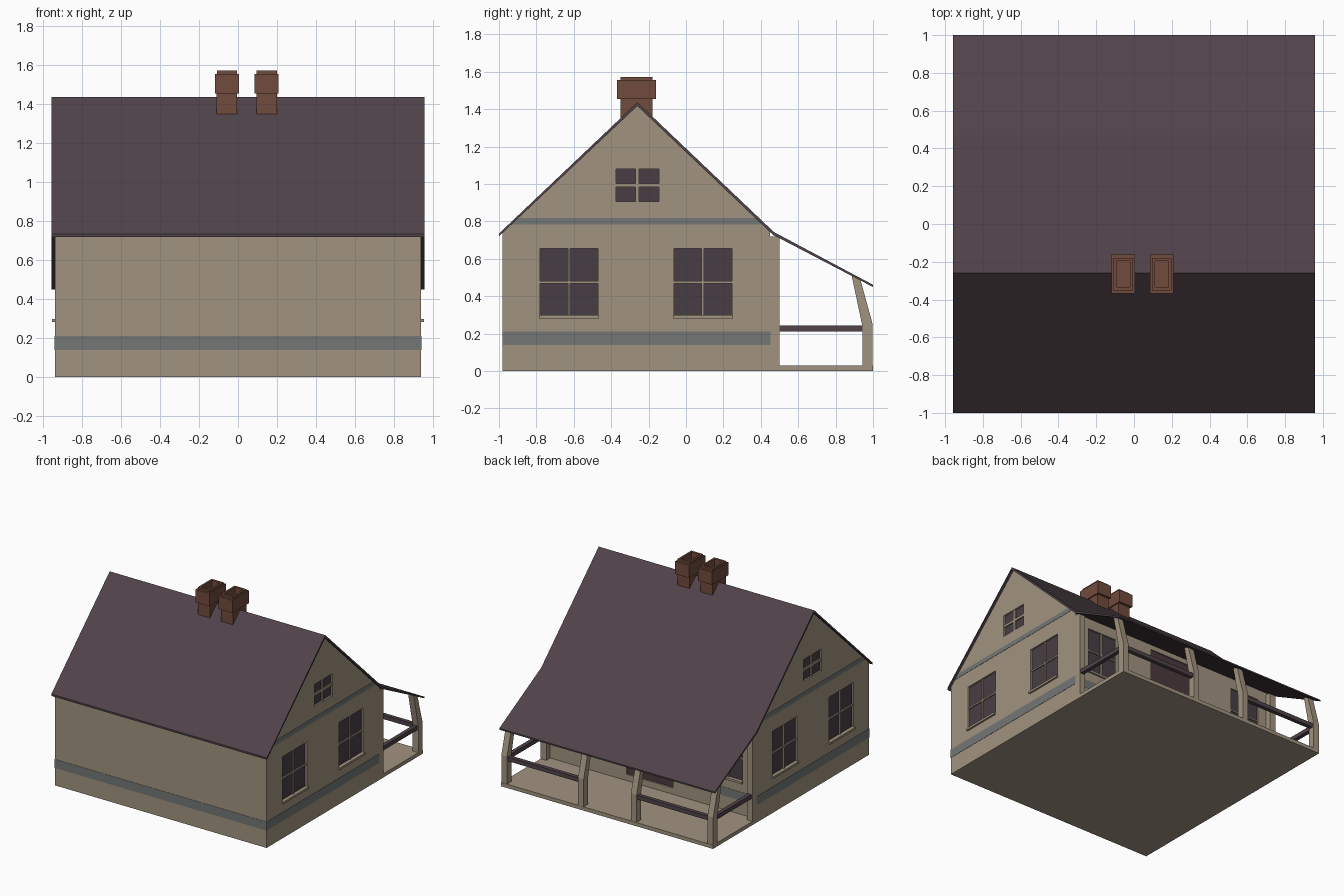
import bpy, bmesh

if "Cube" in bpy.data.objects:
    bpy.data.objects.remove(bpy.data.objects["Cube"])


def mat(name, hexcode):
    m = bpy.data.materials.new(name)
    rgb = [int(hexcode[i:i + 2], 16) / 255 for i in (0, 2, 4)]
    m.diffuse_color = [c ** 2.2 for c in rgb] + [1]
    m.use_nodes = True
    m.node_tree.nodes["Principled BSDF"].inputs["Base Color"].default_value = m.diffuse_color
    return m


PLASTER = mat("plaster", "A0927F")
ROOF = mat("roof_slate", "51454B")
GLASS = mat("dark_glass", "4A4047")
BAND = mat("band_grey", "747676")
BRICK = mat("brick", "704C3E")
DOOR = mat("door_wood", "4C3C40")


def finish(name, bm, material):
    bmesh.ops.recalc_face_normals(bm, faces=bm.faces)
    me = bpy.data.meshes.new(name)
    bm.to_mesh(me)
    bm.free()
    ob = bpy.data.objects.new(name, me)
    bpy.context.collection.objects.link(ob)
    if material:
        me.materials.append(material)
    return ob


def boxes(name, items, material):
    """One object from boxes given as (x0, x1, y0, y1, z0, z1)."""
    bm = bmesh.new()
    for x0, x1, y0, y1, z0, z1 in items:
        vs = bmesh.ops.create_cube(bm, size=1)["verts"]
        for v in vs:
            v.co = (x1 if v.co.x > 0 else x0,
                    y1 if v.co.y > 0 else y0,
                    z1 if v.co.z > 0 else z0)
    return finish(name, bm, material)


def prism(name, profile, x0, x1, material):
    """Extrude a (y, z) outline along x."""
    bm = bmesh.new()
    f = bm.faces.new([bm.verts.new((x0, y, z)) for y, z in profile])
    ext = bmesh.ops.extrude_face_region(bm, geom=[f])["geom"]
    for v in ext:
        if isinstance(v, bmesh.types.BMVert):
            v.co.x = x1
    return finish(name, bm, material)


WX, BACK, FRONT = 0.94, 0.45, -0.98


def on_wall(wall, u0, u1, z0, z1, d0, d1):
    """Box on a wall: u runs along the wall, d is the distance outward."""
    if wall == "back":
        return (u0, u1, BACK + d0, BACK + d1, z0, z1)
    s = 1 if wall == "right" else -1
    a, b = sorted((s * (WX + d0), s * (WX + d1)))
    return (a, b, u0, u1, z0, z1)


# House body
body = prism("house_walls", [(FRONT, 0), (BACK, 0), (BACK, 0.743),
                             (-0.26, 1.42), (FRONT, 0.738)], -WX, WX, PLASTER)

# Window and door openings: wall, u0, u1, z0, z1, bar width
windows = []
for w in ("left", "right"):
    windows += [(w, -0.78, -0.47, 0.295, 0.655, 0.012),
                (w, -0.065, 0.245, 0.295, 0.655, 0.012),
                (w, -0.375, -0.145, 0.905, 1.08, 0.02)]
windows += [("back", s * 0.685 - 0.13, s * 0.685 + 0.13, 0.295, 0.655, 0.012)
            for s in (-1, 1)]
DEPTH = 0.022
door = ("back", -0.2, 0.215, 0.08, 0.7)

cuts = [on_wall(*w[:5], -DEPTH, 0.05) for w in windows]
cuts.append(on_wall(*door, -DEPTH, 0.05))
cutter = boxes("opening_cutter", cuts, None)
cutter.hide_render = True
cutter.hide_viewport = True
mod = body.modifiers.new("openings", "BOOLEAN")
mod.operation = "DIFFERENCE"
mod.object = cutter
mod.solver = "EXACT"

# Glass, glazing bars and sills
for i, (w, u0, u1, z0, z1, b) in enumerate(windows):
    uc, zc, h = (u0 + u1) / 2, (z0 + z1) / 2, b / 2
    boxes(f"window_glass_{i}", [on_wall(w, u0, u1, z0, z1, -DEPTH, -0.014)], GLASS)
    parts = [on_wall(w, uc - h, uc + h, z0, z1, -0.016, -0.004),
             on_wall(w, u0, u1, zc - h, zc + h, -0.016, -0.004)]
    if z0 < 0.5:
        parts.append(on_wall(w, u0 - 0.005, u1 + 0.005, z0 - 0.013, z0 + 0.004, -0.02, 0.015))
    boxes(f"window_frame_{i}", parts, PLASTER)

# Porch door
boxes("porch_door", [on_wall(*door, -DEPTH, -0.012)], DOOR)

# Lower band around the house, broken at the door
e = 0.002
lower = [(-WX - e, WX + e, FRONT - e, FRONT + 0.01, 0.14, 0.21),
         (-WX, -0.2, BACK - 0.01, BACK + e, 0.14, 0.21),
         (0.215, WX, BACK - 0.01, BACK + e, 0.14, 0.21)]
lower += [on_wall(w, FRONT, BACK, 0.14, 0.21, -0.01, e) for w in ("left", "right")]
boxes("lower_band", lower, BAND)

# Gable bands
for s, n in ((-1, "left"), (1, "right")):
    prism(f"gable_band_{n}", [(-0.94, 0.782), (0.41, 0.782), (0.37, 0.818), (-0.9, 0.818)],
          s * (WX - 0.01), s * (WX + e), BAND)

# Roof sheet, with the shallower slope over the porch
prism("roof", [(-1.0, 0.735), (-0.26, 1.437), (0.47, 0.743), (1.0, 0.461),
               (1.0, 0.449), (0.465, 0.728), (-0.26, 1.417), (-1.0, 0.72)],
      -0.957, 0.957, ROOF)

# Porch floor and wall posts
boxes("porch_floor", [(-WX, WX, BACK, 1.0, 0, 0.03)], PLASTER)
boxes("wall_posts", [(-WX, -WX + 0.05, BACK, 0.5, 0.03, 0.72),
                     (WX - 0.05, WX, BACK, 0.5, 0.03, 0.72)], PLASTER)

# Leaning porch posts
for i, x in enumerate((-0.915, -0.235, 0.235, 0.915)):
    prism(f"porch_post_{i}", [(0.943, 0.03), (0.998, 0.03), (0.998, 0.25), (0.932, 0.49),
                              (0.885, 0.514), (0.943, 0.24)], x - 0.025, x + 0.025, PLASTER)

# Porch rails, open in the middle
rails = []
for s in (-1, 1):
    for a, b, y0, y1 in ((0.9, 0.932, 0.5, 0.945), (0.26, 0.89, 0.955, 0.987)):
        x0, x1 = sorted((s * a, s * b))
        rails.append((x0, x1, y0, y1, 0.21, 0.243))
boxes("porch_rails", rails, ROOF)

# Hollow chimneys: stacked rectangular rings (half x, half y, z)
RINGS = [(0.053, 0.085, 1.25), (0.053, 0.085, 1.455), (0.062, 0.104, 1.455),
         (0.062, 0.104, 1.557), (0.052, 0.086, 1.557), (0.052, 0.086, 1.573),
         (0.036, 0.068, 1.573), (0.036, 0.068, 1.46)]
for n, cx in (("left", -0.057), ("right", 0.147)):
    bm = bmesh.new()
    loops = [[bm.verts.new((cx + sx * hx, -0.265 + sy * hy, z))
              for sx, sy in ((-1, -1), (1, -1), (1, 1), (-1, 1))] for hx, hy, z in RINGS]
    for lo, hi in zip(loops, loops[1:]):
        for k in range(4):
            bm.faces.new((lo[k], lo[(k + 1) % 4], hi[(k + 1) % 4], hi[k]))
    bm.faces.new(loops[0])
    bm.faces.new(loops[-1])
    finish(f"chimney_{n}", bm, BRICK)
